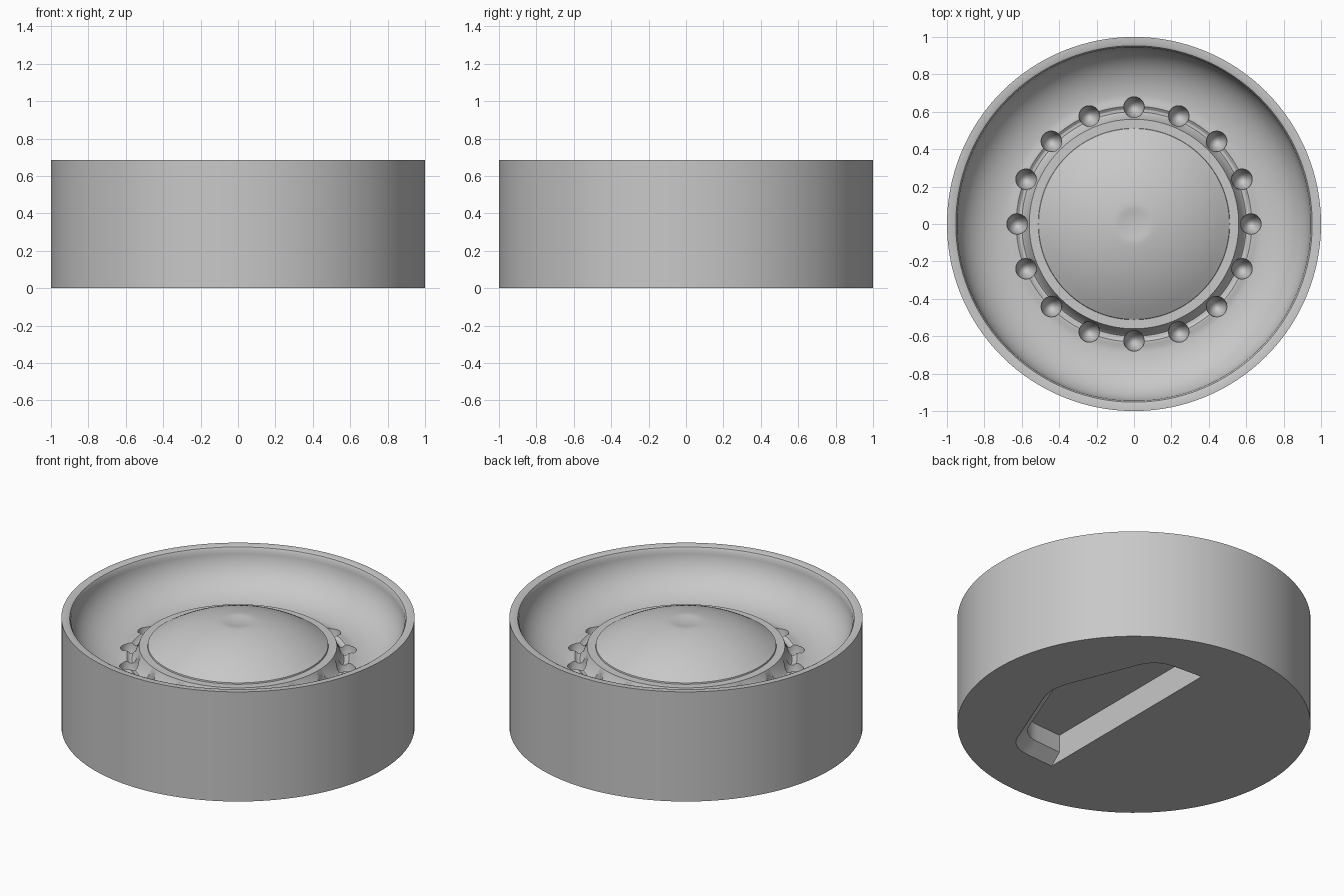
import bpy, bmesh
from math import sin, cos, pi, sqrt, radians
from mathutils import Vector, Matrix

cube = bpy.data.objects.get("Cube")
if cube:
    bpy.data.objects.remove(cube, do_unlink=True)

SEGMENTS = 128
HEIGHT = 0.685
HUB_Z = 0.505

grey = bpy.data.materials.new("plain grey")
grey.use_nodes = True
grey.diffuse_color = (0.58, 0.58, 0.58, 1)
grey.node_tree.nodes["Principled BSDF"].inputs["Base Color"].default_value = (0.58, 0.58, 0.58, 1)


def make_object(name, bm):
    bmesh.ops.recalc_face_normals(bm, faces=bm.faces)
    mesh = bpy.data.meshes.new(name)
    bm.to_mesh(mesh)
    bm.free()
    mesh.materials.append(grey)
    obj = bpy.data.objects.new(name, mesh)
    bpy.context.collection.objects.link(obj)
    return obj


def lathe(name, profile):
    bm = bmesh.new()
    verts = [bm.verts.new((r, 0, z)) for r, z in profile]
    edges = [bm.edges.new(pair) for pair in zip(verts, verts[1:])]
    bmesh.ops.spin(bm, geom=verts + edges, cent=(0, 0, 0), axis=(0, 0, 1),
                   angle=2 * pi, steps=SEGMENTS)
    bmesh.ops.remove_doubles(bm, verts=bm.verts, dist=0.0002)
    return make_object(name, bm)


def round_corner(before, corner, after, size, steps=6):
    a = corner + (before - corner).normalized() * size
    b = corner + (after - corner).normalized() * size
    ts = [i / steps for i in range(steps + 1)]
    return [a * (1 - t) ** 2 + corner * 2 * t * (1 - t) + b * t * t for t in ts]


# Wheel outline: base, tread, rounded lip, concave dish, cone, hub rim, dome
profile = [(0, 0), (1, 0), (1, HEIGHT), (0.965, HEIGHT), (0.953, 0.68)]
for i in range(17):
    a = pi / 2 * i / 16
    profile.append((0.66 + 0.285 * cos(a), 0.665 - 0.235 * sin(a)))
profile += [(0.645, 0.436), (0.63, 0.436), (0.615, 0.425), (0.6, 0.424),
            (0.588, 0.435), (0.56, HUB_Z), (0.512, HUB_Z), (0.51, 0.513)]
dome_r, dome_h, edge_r = 0.91, 0.155, 0.51
dome_top = 0.513 + dome_h
for i in range(1, 17):
    r = edge_r * (1 - i / 20)
    profile.append((r, dome_top - dome_r + sqrt(dome_r ** 2 - r ** 2)))
# Shallow dimple in the middle of the dome
profile += [(0.085, dome_top - 0.006), (0.06, dome_top - 0.01),
            (0.03, dome_top - 0.013), (0, dome_top - 0.014)]
wheel = lathe("wheel", profile)

# Ring of rounded pits around the hub
bm = bmesh.new()
for i in range(16):
    place = (Matrix.Rotation(2 * pi * i / 16, 4, "Z")
             @ Matrix.Translation((0.625, 0, 0.45))
             @ Matrix.Diagonal((0.056, 0.056, 0.13, 1)))
    bmesh.ops.create_uvsphere(bm, u_segments=24, v_segments=16, radius=1, matrix=place)
pits = make_object("pit_cutter", bm)

# Five-sided pocket under the base, with a flared mouth
corners = [Vector(p) for p in ((0, -0.66), (0.315, -0.64), (0.57, 0),
                               (0.315, 0.64), (0, 0.66))]
outline = [corners[0]]
for i, size in ((1, 0.12), (2, 0.12), (3, 0.12)):
    outline += round_corner(corners[i - 1], corners[i], corners[i + 1], size)
outline.append(corners[4])
bm = bmesh.new()
rings = []
for z, scale in ((-0.02, 1.035), (0.06, 0.895), (0.17, 0.895)):
    rings.append([bm.verts.new((0.055 + p.x * scale, p.y * scale, z)) for p in outline])
bm.faces.new(rings[0])
bm.faces.new(rings[-1])
for low, high in zip(rings, rings[1:]):
    for i in range(len(low)):
        j = (i + 1) % len(low)
        bm.faces.new((low[i], low[j], high[j], high[i]))
pocket = make_object("pocket_cutter", bm)

# Cut the pits and pocket, then discard the cutters
bpy.ops.object.select_all(action="DESELECT")
wheel.select_set(True)
bpy.context.view_layer.objects.active = wheel
for cutter in (pits, pocket):
    cutter.hide_render = True
    mod = wheel.modifiers.new(cutter.name, "BOOLEAN")
    mod.operation = "DIFFERENCE"
    mod.solver = "EXACT"
    mod.object = cutter
    bpy.ops.object.modifier_apply(modifier=mod.name)
    bpy.data.objects.remove(cutter, do_unlink=True)
bpy.ops.object.shade_smooth_by_angle(angle=radians(32))
